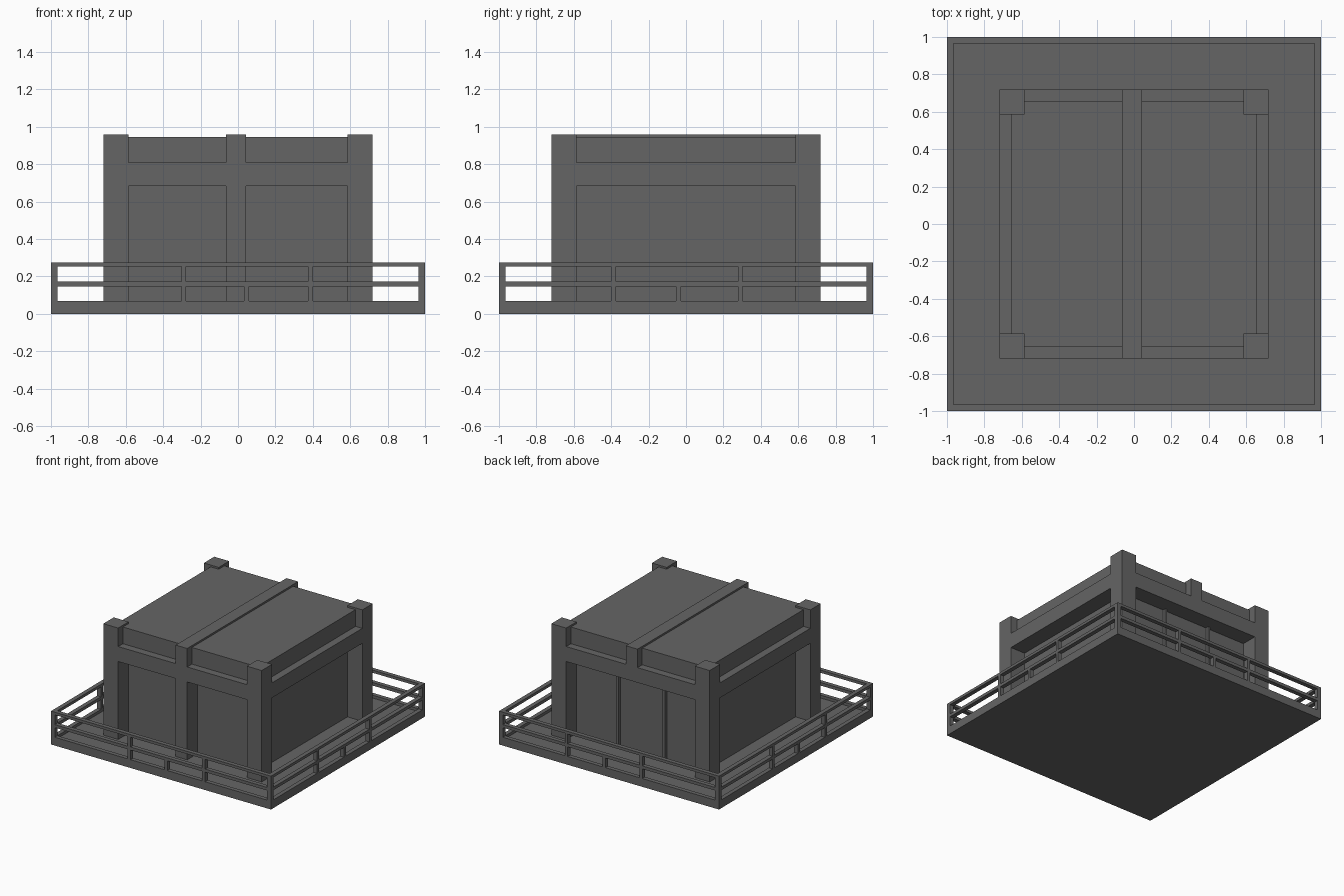
import bpy

if "Cube" in bpy.data.objects:
    bpy.data.objects.remove(bpy.data.objects["Cube"])

grey = bpy.data.materials.new("dark_grey")
grey.diffuse_color = (0.13, 0.13, 0.13, 1)
grey.use_nodes = True
grey.node_tree.nodes["Principled BSDF"].inputs["Base Color"].default_value = grey.diffuse_color


def box(name, x0, x1, y0, y1, z0, z1):
    """Axis-aligned box from its extents."""
    bpy.ops.mesh.primitive_cube_add(size=1)
    ob = bpy.context.object
    ob.name = name
    ob.data.name = name
    for v in ob.data.vertices:
        v.co = (x1 if v.co.x > 0 else x0,
                y1 if v.co.y > 0 else y0,
                z1 if v.co.z > 0 else z0)
    ob.data.materials.append(grey)
    return ob


FLOOR = 0.045          # top of the base slab
OUT, WALL, ROOF = 0.72, 0.585, 0.658

# base slab
box("base_slab", -1, 1, -1, 1, 0, FLOOR)

# recessed walls and roof block
box("walls", -WALL, WALL, -WALL, WALL, FLOOR, 0.75)
box("roof", -ROOF, ROOF, -ROOF, ROOF, 0.70, 0.945)

# corner pillars
for sx in (-1, 1):
    for sy in (-1, 1):
        xs = sorted((sx * WALL, sx * OUT))
        ys = sorted((sy * WALL, sy * OUT))
        box("corner_pillar", *xs, *ys, FLOOR, 0.96)

# ring of horizontal beams between the pillars
for s in (-1, 1):
    a, b = sorted((s * (WALL - 0.01), s * OUT))
    box("cross_beam", -WALL, WALL, a, b, 0.685, 0.808)
    box("side_beam", a, b, -WALL, WALL, 0.685, 0.808)

# centre roof beam and the front post under it
box("roof_beam", -0.063, 0.042, -OUT, OUT, 0.685, 0.96)
box("front_centre_post", -0.063, 0.042, -OUT, -WALL, FLOOR, 0.69)

# slim mullions on the back wall
for x in (-0.225, 0.195):
    box("back_mullion", x - 0.01, x + 0.01, WALL, WALL + 0.025, FLOOR, 0.69)

# railing: three rails per side, corner posts and short uprights
T = 0.035
for s in (-1, 1):
    a, b = sorted((s * (1 - T), s * 1.0))
    for z0, z1 in ((FLOOR, 0.068), (0.147, 0.172), (0.252, 0.274)):
        box("rail_x", -1 + T, 1 - T, a, b, z0, z1)
        box("rail_y", a, b, -1 + T, 1 - T, z0, z1)
    for e in (-1, 1):
        c, d = sorted((e * (1 - T), e * 1.0))
        box("rail_corner_post", a, b, c, d, FLOOR, 0.274)
    for p, top in ((-0.29, 0.26), (0.388, 0.26), (0.045, 0.16)):
        box("rail_upright_x", p - 0.013, p + 0.013, a, b, 0.06, top)
    for p, top in ((-0.388, 0.26), (0.29, 0.26), (-0.04, 0.16)):
        box("rail_upright_y", a, b, p - 0.013, p + 0.013, 0.06, top)
